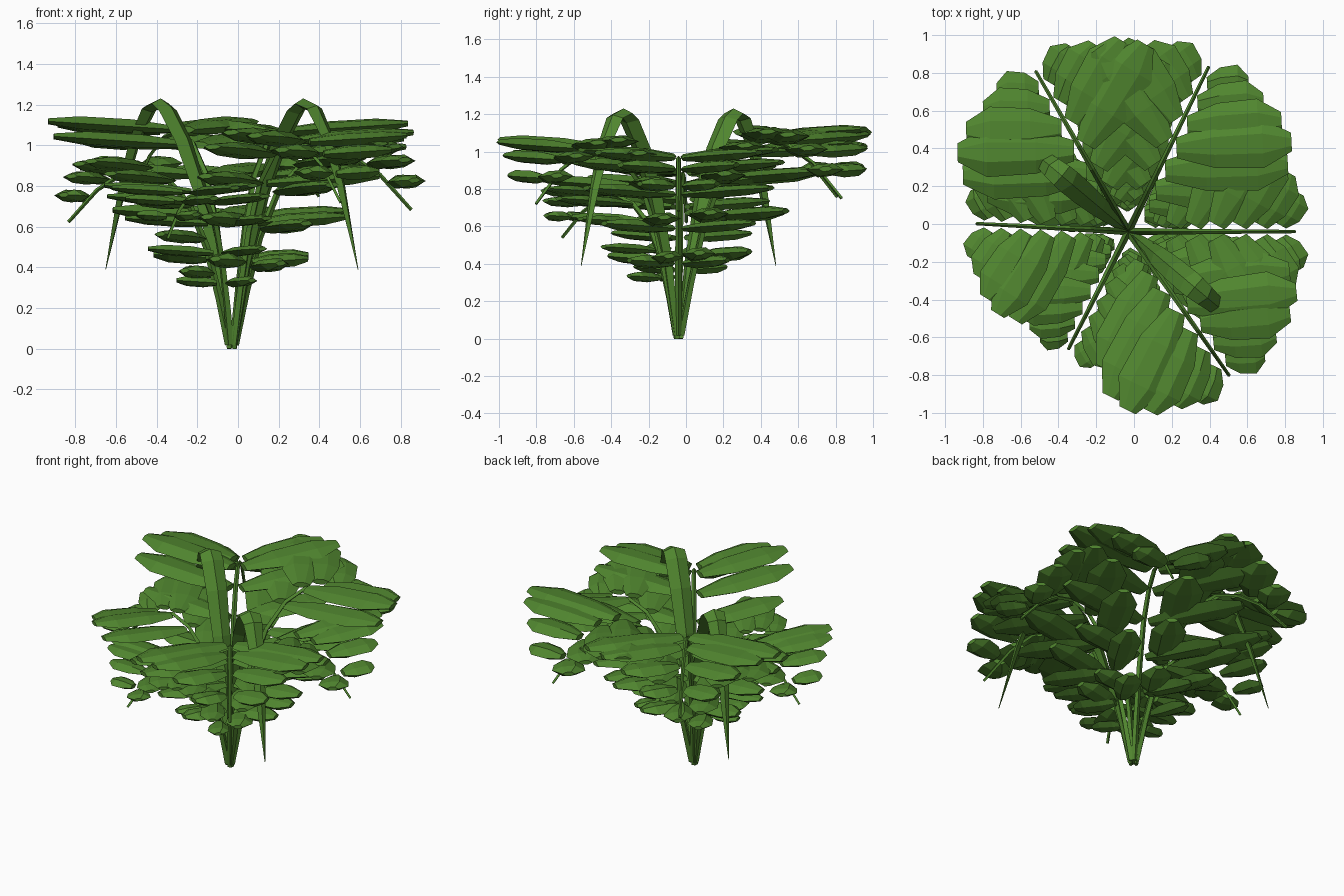
import bpy, bmesh, math
from mathutils import Vector

if "Cube" in bpy.data.objects:
    bpy.data.objects.remove(bpy.data.objects["Cube"])

green = bpy.data.materials.new("leaf_green")
green.diffuse_color = (0.08, 0.235, 0.028, 1)
green.use_nodes = True
green.node_tree.nodes["Principled BSDF"].inputs["Base Color"].default_value = green.diffuse_color
CENTRE = Vector((-0.03, -0.04, 0))


def skin(bm, rings):
    """Join a list of equal point rings into a closed flat-faced tube."""
    vs = [[bm.verts.new(p) for p in ring] for ring in rings]
    n = len(vs[0])
    for a, b in zip(vs, vs[1:]):
        for i in range(n):
            bm.faces.new((a[i], a[(i + 1) % n], b[(i + 1) % n], b[i]))
    bm.faces.new(vs[0][::-1])
    bm.faces.new(vs[-1])


def finish(bm, name):
    bmesh.ops.recalc_face_normals(bm, faces=bm.faces)
    me = bpy.data.meshes.new(name)
    bm.to_mesh(me)
    bm.free()
    me.materials.append(green)
    ob = bpy.data.objects.new(name, me)
    bpy.context.collection.objects.link(ob)


def sweep(bm, path, angle, halves):
    """Sweep a diamond section (half width, half thickness) along an r/z arc."""
    d = Vector((math.cos(angle), math.sin(angle), 0))
    side = Vector((-d.y, d.x, 0))
    pts = [CENTRE + d * r + Vector((0, 0, z)) for r, z in path]
    rings = []
    for i, p in enumerate(pts):
        tan = (pts[min(i + 1, len(pts) - 1)] - pts[max(i - 1, 0)]).normalized()
        nrm = tan.cross(side)
        w, t = halves[i]
        rings.append([p + side * w, p + nrm * t, p - side * w, p - nrm * t])
    skin(bm, rings)


def leaflet(bm, base, angle, length, width, thick, rise):
    """Flat six-sided leaflet with an angular outline and a blunt tip."""
    d = Vector((math.cos(angle), math.sin(angle), rise))
    s = Vector((-math.sin(angle), math.cos(angle), 0))
    up = Vector((0, 0, 1))
    rings = []
    for u, w, t in ((0, .42, .5), (.33, .9, 1), (.75, 1, .95), (1, .38, .4)):
        c = base + d * (.04 + u * (length - .04))
        w, t = w * width, t * thick
        rings.append([c + s * w, c + s * w * .4 + up * t, c - s * w * .4 + up * t * .8,
                      c - s * w, c - s * w * .4 - up * t, c + s * w * .4 - up * t * .8])
    skin(bm, rings)


def interp(path, r):
    for (r0, z0), (r1, z1) in zip(path, path[1:]):
        if r <= r1:
            return z0 + (z1 - z0) * (r - r0) / (r1 - r0)
    return path[-1][1]


STEM = [(.015, .02), (.075, .3), (.15, .6), (.25, .85), (.38, 1.0),
        (.52, 1.06), (.66, 1.03), (.8, .94), (.97, .75)]
# leaflet stations: distance out along the stem, length, half width
LEAVES = [(.105, .33, .09), (.16, .5, .105), (.24, .62, .12), (.355, .69, .13),
          (.49, .65, .13), (.62, .54, .125), (.745, .39, .115), (.86, .26, .1)]
FRONDS = [(0, .91), (64, 1.0), (120, 1.01), (177, .83), (243, .72), (-55, .96)]

# arching fronds with paired leaflets
for n, (deg, s) in enumerate(FRONDS):
    a = math.radians(deg)
    path = [(.015, .02)] + [(r * s, z * s) for r, z in STEM[1:]]
    bm = bmesh.new()
    sweep(bm, path, a, [(.02 - .0014 * i,) * 2 for i in range(len(path))])
    finish(bm, f"frond_stem_{n + 1}")
    bm = bmesh.new()
    for r, length, w in LEAVES:
        base = CENTRE + Vector((math.cos(a) * r * s, math.sin(a) * r * s,
                                interp(path, r * s) + .018))
        for side in (-1, 1):
            leaflet(bm, base, a + side * math.radians(61), length * s, w * s, .036 * s, .065)
    finish(bm, f"frond_leaflets_{n + 1}")

# two broad arching blades with drooping tips
BLADE = [(.015, 0), (.09, .4), (.2, .77), (.31, 1.02), (.41, 1.17), (.46, 1.205),
         (.53, 1.18), (.62, 1.03), (.7, .8), (.81, .39)]
HALF = [(.02, .012), (.035, .02), (.055, .026), (.065, .028), (.068, .028), (.066, .026),
        (.058, .024), (.045, .02), (.032, .016), (.002, .002)]
for n, deg in enumerate((140, -40)):
    bm = bmesh.new()
    sweep(bm, BLADE, math.radians(deg), HALF)
    finish(bm, f"arching_blade_{n + 1}")
